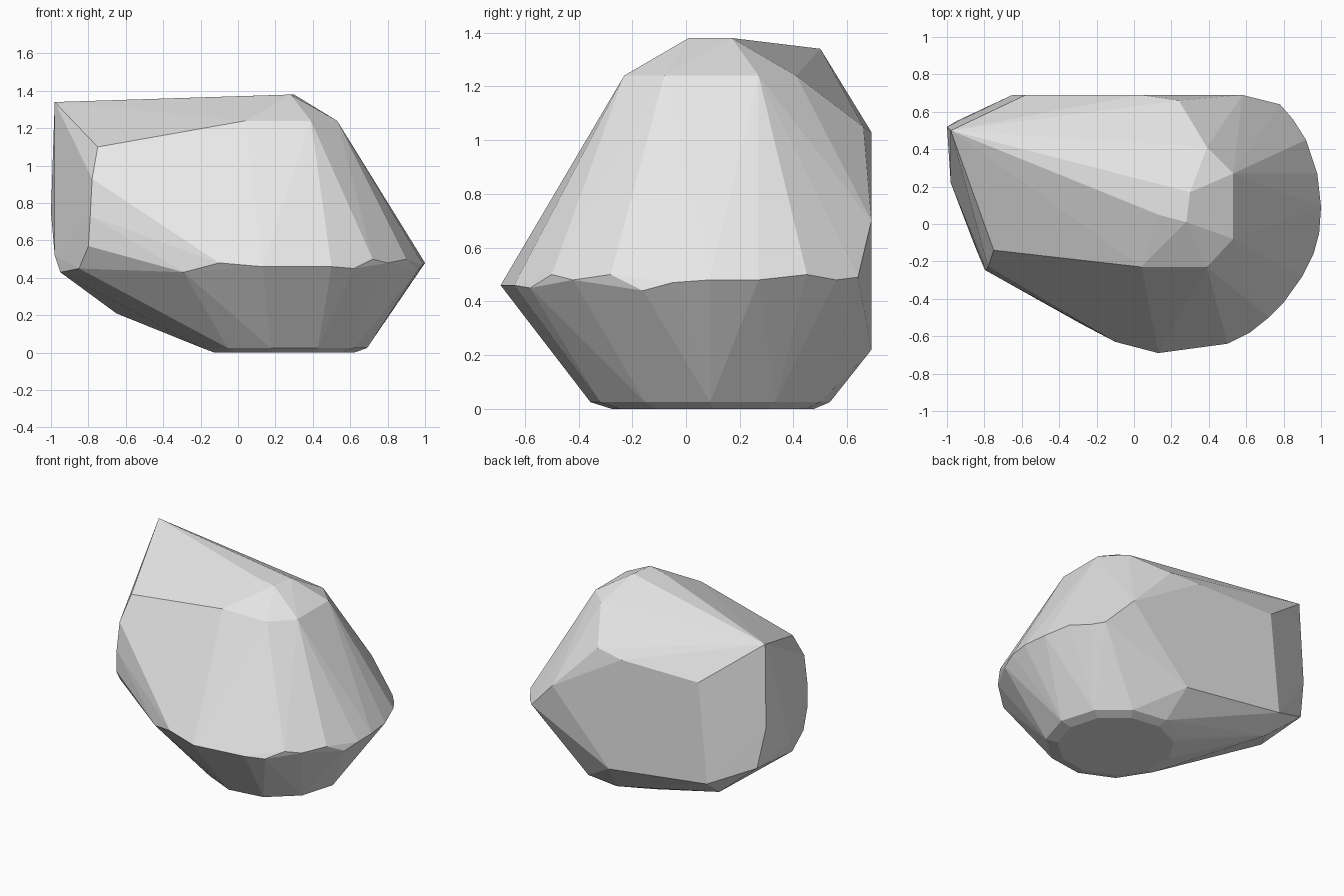
import bpy
import bmesh
from math import cos, sin, tau, radians

# Remove the default object
default_cube = bpy.data.objects.get("Cube")
if default_cube:
    bpy.data.objects.remove(default_cube, do_unlink=True)


def make_material(name, colour):
    material = bpy.data.materials.new(name)
    material.use_nodes = True
    material.diffuse_color = colour
    shader = next(node for node in material.node_tree.nodes
                  if node.type == "BSDF_PRINCIPLED")
    shader.inputs["Base Color"].default_value = colour
    return material


def ring(centre_x, centre_y, radius, height, count):
    """Regular ring of corner points at one height."""
    return [(centre_x + radius * cos(tau * i / count),
             centre_y + radius * sin(tau * i / count), height)
            for i in range(count)]


def hull_object(name, points, material):
    """Flat-faced convex stone wrapped around its corner points."""
    bm = bmesh.new()
    for point in points:
        bm.verts.new(point)
    bmesh.ops.convex_hull(bm, input=list(bm.verts))
    loose = [vert for vert in bm.verts if not vert.link_faces]
    bmesh.ops.delete(bm, geom=loose, context="VERTS")
    # Merge nearly coplanar triangles into broad facets
    bmesh.ops.dissolve_limit(bm, angle_limit=radians(1),
                             verts=list(bm.verts), edges=list(bm.edges))
    bmesh.ops.recalc_face_normals(bm, faces=list(bm.faces))
    mesh = bpy.data.meshes.new(name)
    bm.to_mesh(mesh)
    bm.free()
    mesh.materials.append(material)
    stone = bpy.data.objects.new(name, mesh)
    bpy.context.collection.objects.link(stone)
    return stone


# Foot: a round, slightly bevelled underside
foot = ring(.24, .09, .45, .025, 11) + ring(.24, .1, .38, 0, 11)

# Waist: the widest, rounded edge from the front around to the back
waist = [(-.1, -.63, .48), (.13, -.69, .46), (.5, -.64, .46),
         (.62, -.58, .45), (.72, -.5, .5), (.8, -.42, .48),
         (.9, -.28, .5), (.96, -.16, .44), (.99, -.05, .47),
         (1, .09, .48), (.98, .27, .48), (.92, .45, .5),
         (.85, .56, .48), (.78, .64, .49)]

# Crown: shoulder corners and the small flat top
crown = [(.04, -.23, 1.24), (.39, -.23, 1.24), (.53, -.08, 1.24),
         (.53, .27, 1.24), (.39, .41, 1.24), (.13, .05, 1.375),
         (.28, .01, 1.38), (.3, .17, 1.38)]

# Back: the flat upright cut
back = [(.24, .66, 1.05), (.03, .69, 1.03), (-.58, .69, 1.03),
        (.58, .69, .7), (.13, .69, .22), (-.65, .69, .32)]

# Spur: the pointed side with its steep end facet
spur = [(-.98, .5, 1.34), (-1, .52, .75), (-.95, .55, .46),
        (-.98, .22, .52), (-.95, .15, .43), (-.85, -.12, .45),
        (-.8, -.24, .57), (-.79, -.25, .73), (-.78, -.23, .93),
        (-.75, -.14, 1.1), (-.29, -.53, .43), (-.65, .55, .21)]

grey_stone = make_material("grey_stone", (.8, .8, .8, 1))
hull_object("rock", foot + waist + crown + back + spur, grey_stone)
